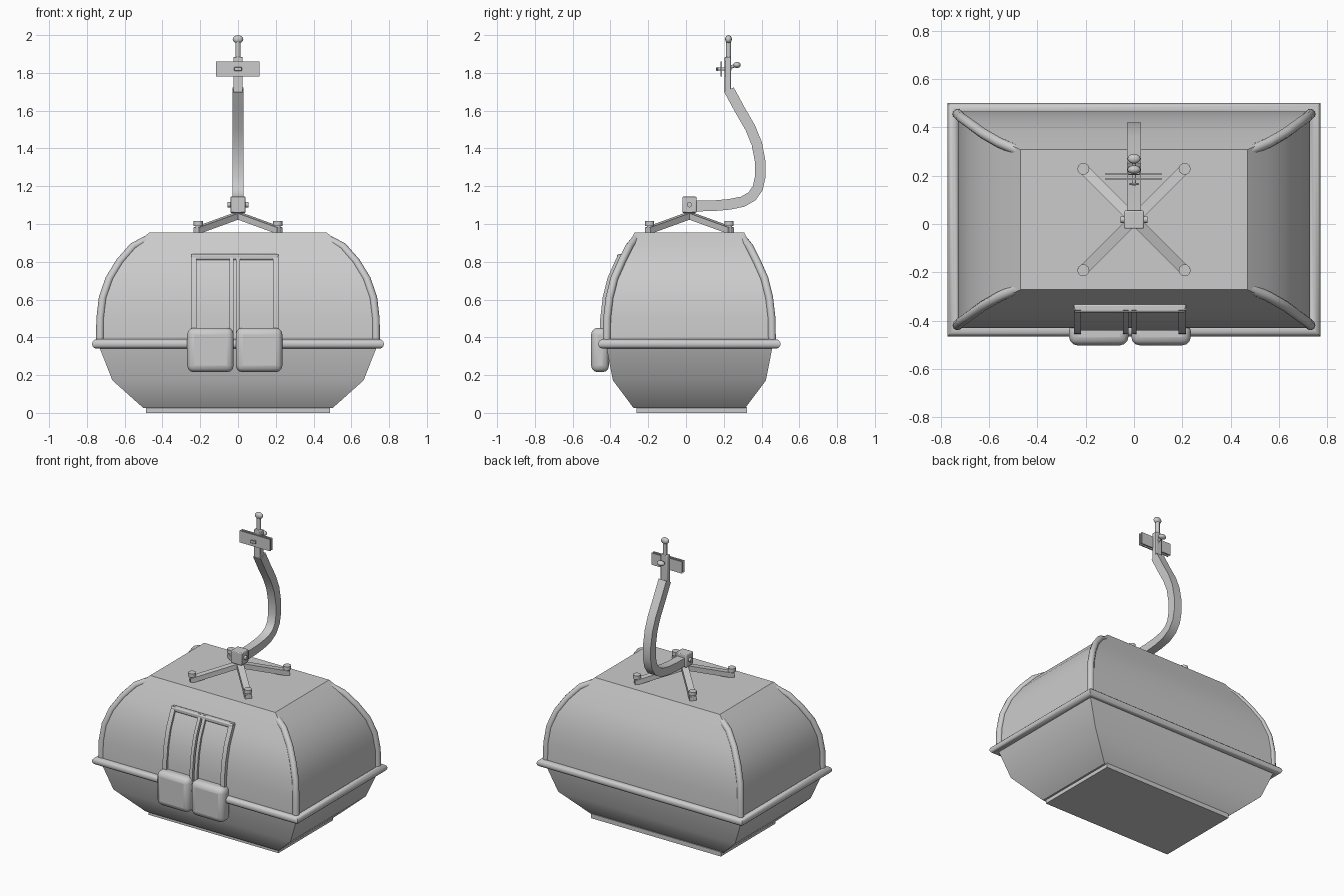
import bpy, bmesh, math
from mathutils import Vector

if "Cube" in bpy.data.objects:
    bpy.data.objects.remove(bpy.data.objects["Cube"])

CY = 0.018   # cabin centre in y


def finish(name, bm, angle=35, bevel=0, segs=2):
    bmesh.ops.recalc_face_normals(bm, faces=bm.faces)
    me = bpy.data.meshes.new(name)
    bm.to_mesh(me)
    bm.free()
    ob = bpy.data.objects.new(name, me)
    bpy.context.collection.objects.link(ob)
    bpy.ops.object.select_all(action='DESELECT')
    ob.select_set(True)
    bpy.context.view_layer.objects.active = ob
    if bevel:
        m = ob.modifiers.new("bevel", 'BEVEL')
        m.width, m.segments = bevel, segs
    bpy.ops.object.shade_smooth_by_angle(angle=math.radians(angle))
    return ob


def skin(bm, rings, closed=False):
    vs = [[bm.verts.new(p) for p in r] for r in rings]
    n = len(vs[0])
    pairs = list(zip(vs, vs[1:])) + ([(vs[-1], vs[0])] if closed else [])
    for a, b in pairs:
        for i in range(n):
            j = (i + 1) % n
            bm.faces.new((a[i], a[j], b[j], b[i]))
    if not closed:
        bm.faces.new(vs[0])
        bm.faces.new(vs[-1])


def rect_loft(name, profile, closed=False, angle=35):
    """Stack rectangles given as (half x, half y, z)."""
    bm = bmesh.new()
    skin(bm, [[(sx * hx, CY + sy * hy, z) for sx, sy in
               ((-1, -1), (1, -1), (1, 1), (-1, 1))] for hx, hy, z in profile], closed)
    return finish(name, bm, angle)


def box(name, centre, size, bevel=0, segs=2):
    bm = bmesh.new()
    bmesh.ops.create_cube(bm, size=1)
    for v in bm.verts:
        v.co = Vector(centre) + Vector(a * b for a, b in zip(v.co, size))
    return finish(name, bm, 35, bevel, segs)


def tube(name, pts, r, sides=10, angle=40):
    """Round bar through a few points."""
    pts = [Vector(p) for p in pts]
    bm = bmesh.new()
    rings = []
    for i, p in enumerate(pts):
        t = (pts[min(i + 1, len(pts) - 1)] - pts[max(i - 1, 0)]).normalized()
        ref = Vector((0, 1, 0)) if abs(t.y) < 0.8 else Vector((1, 0, 0))
        u = t.cross(ref).normalized()
        w = t.cross(u)
        rings.append([p + r * (u * math.cos(k * math.tau / sides) + w * math.sin(k * math.tau / sides))
                      for k in range(sides)])
    skin(bm, rings)
    return finish(name, bm, angle)


def strip(name, path, x, width, thick):
    """Rectangular bar following a (y, z) path."""
    pts = [Vector((0, y, z)) for y, z in path]
    bm = bmesh.new()
    rings = []
    for i, p in enumerate(pts):
        t = (pts[min(i + 1, len(pts) - 1)] - pts[max(i - 1, 0)]).normalized()
        n = Vector((0, -t.z, t.y)) * thick / 2
        h = Vector((width / 2, 0, 0))
        c = p + Vector((x, 0, 0))
        rings.append([c - h - n, c + h - n, c + h + n, c - h + n])
    skin(bm, rings)
    return finish(name, bm)


def ball(name, centre, size):
    bm = bmesh.new()
    bmesh.ops.create_uvsphere(bm, u_segments=12, v_segments=8, radius=1)
    for v in bm.verts:
        v.co = Vector(centre) + Vector(a * b for a, b in zip(v.co, size))
    return finish(name, bm, 60)


# cabin shell, end panels set back between the corner ribs
shell = [(.75, .455, .36), (.748, .453, .5), (.735, .44, .61), (.70, .415, .71),
         (.645, .375, .80), (.575, .335, .88), (.47, .29, .955)]
rect_loft("cabin_shell", [(hx - .02 * (z < .95), hy - .006 * (z < .95), z) for hx, hy, z in shell])
for sx in (-1, 1):
    for sy in (-1, 1):
        tube("corner_rib", [(sx * (hx - .019), CY + sy * (hy - .017), z - .02 * (z > .9))
                            for hx, hy, z in shell], .021)

# lower tub, base and rim
rect_loft("lower_tub", [(.50, .295, .025), (.665, .405, .172), (.735, .44, .35)])
box("base_plate", (0, .03, .015), (.975, .585, .03))
rect_loft("rim", [(.748 + .025 * math.cos(a), .458 + .025 * math.sin(a + math.pi / 2), .365 + .025 * math.sin(a))
                  for a in (k * math.tau / 12 for k in range(12))], closed=True, angle=40)


# door frame and glass following the front wall
def front(z, out=0):
    for (_, h0, z0), (_, h1, z1) in zip(shell, shell[1:]):
        if z <= z1:
            return CY - (h0 + (h1 - h0) * (z - z0) / (z1 - z0)) - out


DX = -.017
levels = (.38, .5, .61, .71, .80, .835)
for dx, w in ((-.217, .03), (-.017, .022), (.017, .022), (.217, .03)):
    strip("door_frame_post", [(front(z, .004), z) for z in levels], DX + dx, w, .03)
box("door_frame_top", (DX, front(.825, .004), .825), (.464, .035, .03), .008)
for s in (-1, 1):
    strip("door_glass", [(front(z), z) for z in levels], DX + s * .115, .19, .01)
    # ski holder pods
    box("ski_pod", (DX + s * .129, -.455, .333), (.246, .095, .235), .035, 3)

# roof spider: four arms with bolts
for sx in (-1, 1):
    for sy in (-1, 1):
        bm = bmesh.new()
        side = Vector((sx, -sy, 0)).normalized() * .021
        up = Vector((0, 0, .017))
        rings = [[c - side - up, c + side - up, c + side + up, c - side + up] for c in
                 (Vector((0, CY, 1.045)), Vector((sx * .22, CY + sy * .22, .965)))]
        skin(bm, rings)
        finish("roof_arm", bm)
        e = Vector((sx * .21, CY + sy * .21, .95))
        tube("arm_bolt", [e, e + Vector((0, 0, .045))], .016)
        tube("bolt_head", [e + Vector((0, 0, .04)), e + Vector((0, 0, .065))], .025)

# hanger joint and curved hanger
box("hanger_joint", (0, CY, 1.102), (.082, .075, .085), .005)
tube("joint_pin", [(-.055, CY, 1.102), (.055, CY, 1.102)], .014)
strip("hanger_arm", [(.04, 1.095), (.14, 1.096), (.23, 1.104), (.30, 1.118), (.35, 1.147), (.38, 1.19),
                     (.393, 1.25), (.393, 1.33), (.375, 1.425), (.34, 1.51), (.285, 1.605), (.228, 1.71)],
      0, .058, .056)

# cable grip
box("grip_stem", (0, .222, 1.79), (.05, .034, .19), .004)
tube("grip_post", [(0, .225, 1.87), (0, .225, 1.98)], .014)
ball("grip_knob", (0, .225, 1.978), (.028, .018, .022))
for y in (.187, .207):
    box("grip_plate", (-.002, y, 1.82), (.23, .008, .08))
tube("grip_pin", [(0, .16, 1.82), (0, .24, 1.82)], .008)
box("pin_head", (0, .165, 1.82), (.04, .008, .02), .003)
tube("grip_lever", [(0, .22, 1.825), (0, .27, 1.842)], .009)
ball("lever_knob", (0, .27, 1.842), (.027, .02, .016))
